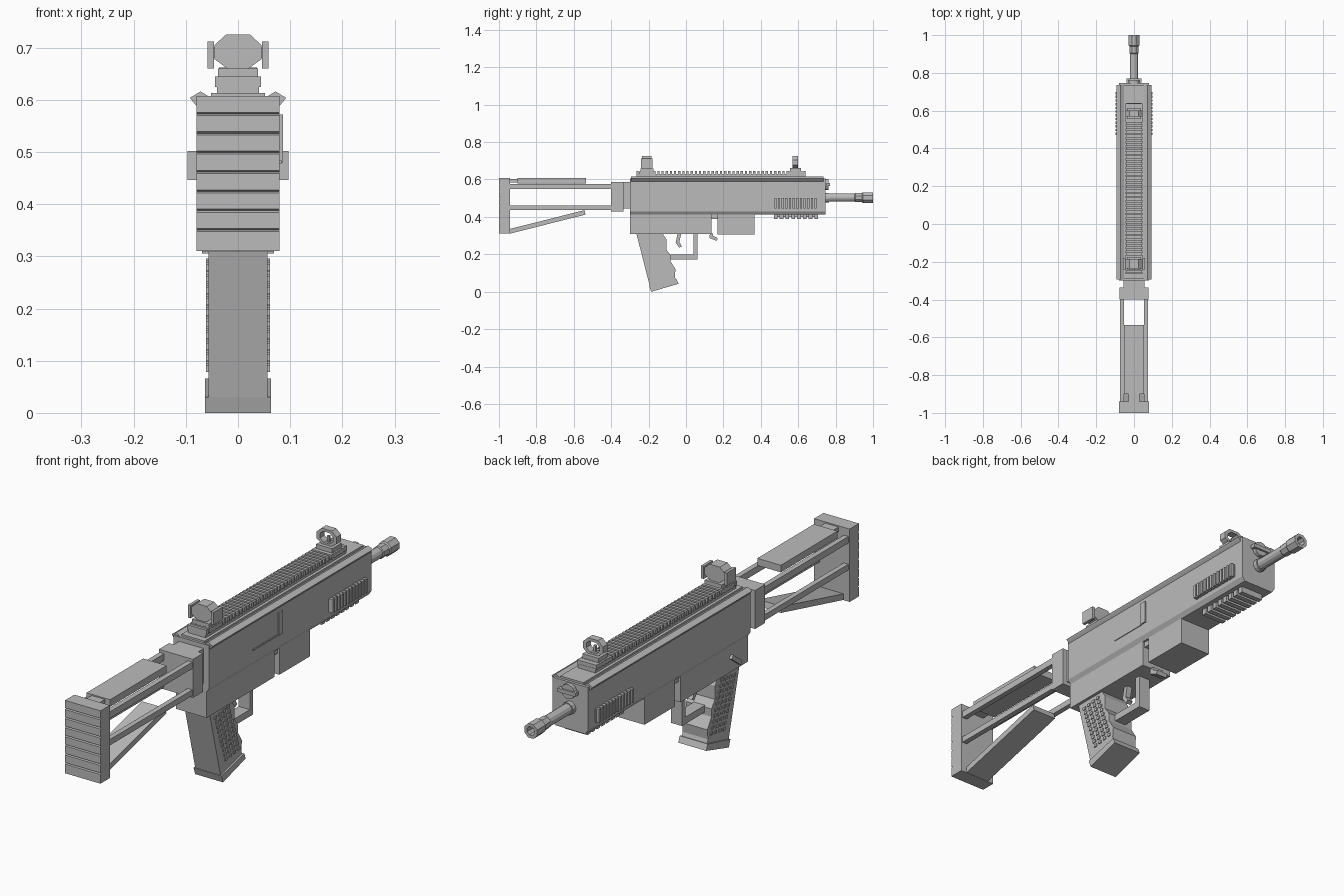
import bpy, bmesh, math
from mathutils import Vector

metal = bpy.data.materials.new("grey")
metal.diffuse_color = (0.5, 0.5, 0.5, 1)


def finish(name, bm):
    bmesh.ops.recalc_face_normals(bm, faces=bm.faces)
    me = bpy.data.meshes.new(name)
    bm.to_mesh(me)
    bm.free()
    me.materials.append(metal)
    ob = bpy.data.objects.new(name, me)
    bpy.context.collection.objects.link(ob)
    return ob


def add_prism(bm, pts, vec):
    """Close a flat polygon and extrude it along vec."""
    f = bm.faces.new([bm.verts.new(p) for p in pts])
    new = bmesh.ops.extrude_face_region(bm, geom=[f])["geom"]
    bmesh.ops.translate(bm, vec=vec, verts=[g for g in new if isinstance(g, bmesh.types.BMVert)])


def add_box(bm, x0, x1, y0, y1, z0, z1):
    add_prism(bm, [(x0, y0, z0), (x1, y0, z0), (x1, y1, z0), (x0, y1, z0)], (0, 0, z1 - z0))


def boxes(name, *dims):
    bm = bmesh.new()
    for d in dims:
        add_box(bm, *d)
    return finish(name, bm)


def pair(name, x0, x1, *rest):
    return boxes(name, (x0, x1, *rest), (-x1, -x0, *rest))


def side_profile(name, pts, x0, x1):
    bm = bmesh.new()
    add_prism(bm, [(x0, y, z) for y, z in pts], (x1 - x0, 0, 0))
    return finish(name, bm)


def front_profile(name, pts, y0, y1):
    bm = bmesh.new()
    add_prism(bm, [(x, y0, z) for x, z in pts], (0, y1 - y0, 0))
    return finish(name, bm)


def lathe(name, rings, z, n):
    """Rings of (y, radius) around a lengthwise axis; the path closes itself if hollow."""
    bm = bmesh.new()
    loops = []
    for y, r in rings:
        loops.append([bm.verts.new((r * math.cos(a), y, z + r * math.sin(a)))
                      for a in ((i + 0.5) * 2 * math.pi / n for i in range(n))])
    for a, b in zip(loops, loops[1:]):
        for i in range(n):
            bm.faces.new((a[i], a[(i + 1) % n], b[(i + 1) % n], b[i]))
    bm.faces.new(loops[0])
    bm.faces.new(loops[-1])
    return finish(name, bm)


# Butt pad with serrated rear face
butt = [(-0.94, 0.31), (-0.94, 0.607)]
for i in range(8):
    top = 0.607 - i * 0.0371
    butt += [(-1.0, top), (-1.0, top - 0.031), (-0.994, top - 0.034)]
butt[-1] = (-1.0, 0.31)
side_profile("butt_pad", butt, -0.08, 0.08)

# Skeleton stock
boxes("cheek_rest", (-0.053, 0.053, -0.90, -0.535, 0.578, 0.607),
      (-0.03, 0.03, -0.945, -0.90, 0.583, 0.602))
pair("upper_stock_rail", 0.053, 0.074, -0.945, -0.395, 0.548, 0.575)
pair("lower_stock_rail", 0.053, 0.074, -0.945, -0.395, 0.438, 0.462)
side_profile("stock_strut", [(-0.94, 0.336), (-0.543, 0.436), (-0.537, 0.412), (-0.94, 0.311)],
             -0.053, 0.053)
boxes("stock_collar", (-0.077, 0.077, -0.40, -0.335, 0.43, 0.587))
boxes("stock_mount", (-0.055, 0.055, -0.335, -0.295, 0.445, 0.587))

# Receiver and lower housing
front_profile("receiver", [(-0.08, 0.605), (-0.08, 0.43), (-0.068, 0.412), (0.068, 0.412),
                           (0.08, 0.43), (0.08, 0.605)], -0.30, 0.746)
boxes("lower_housing", (-0.069, 0.069, -0.30, 0.135, 0.308, 0.42))
boxes("housing_bridge", (-0.06, 0.06, 0.13, 0.175, 0.39, 0.42))
boxes("magazine_well", (-0.069, 0.069, 0.168, 0.366, 0.305, 0.42))
boxes("charging_handle", (0.078, 0.086, 0.142, 0.168, 0.48, 0.572))
boxes("port_lip", (0.078, 0.083, -0.02, 0.142, 0.478, 0.484))
for s in (1, -1):
    front_profile("top_ledge", [(s * 0.05, 0.603), (s * 0.072, 0.616), (s * 0.092, 0.604),
                                (s * 0.087, 0.597), (s * 0.079, 0.588)], -0.295, 0.735)

# Toothed top rail
boxes("rail_base", (-0.052, 0.052, -0.29, 0.735, 0.603, 0.613),
      (-0.04, 0.04, -0.265, 0.64, 0.61, 0.63))
boxes("rail_teeth", *[(-0.044, 0.044, -0.265 + i * 0.0223, -0.253 + i * 0.0223, 0.625, 0.645)
                      for i in range(41)])

# Handguard grips on both sides and underneath
pair("side_grip_plate", 0.078, 0.085, 0.47, 0.70, 0.448, 0.50)
ribs = []
for i in range(12):
    y = 0.472 + i * 0.0195
    for s in (1, -1):
        xs = sorted((s * 0.08, s * 0.097))
        ribs.append((*xs, y, y + 0.012, 0.446, 0.502))
boxes("side_grip_ribs", *ribs)
boxes("under_grip", (-0.04, 0.04, 0.47, 0.70, 0.40, 0.416),
      *[(-0.05, 0.05, 0.47 + i * 0.031, 0.49 + i * 0.031, 0.388, 0.414) for i in range(8)])

# Barrel, flash hider and gas plug
lathe("barrel", [(0.74, 0.026), (0.765, 0.026), (0.765, 0.022), (0.91, 0.022)], 0.503, 12)
lathe("flash_hider", [(0.90, 0.022), (0.905, 0.026), (0.94, 0.026), (0.945, 0.031), (1.0, 0.031),
                      (1.0, 0.018), (0.95, 0.018)], 0.503, 8)
lathe("gas_plug", [(0.74, 0.03), (0.762, 0.03)], 0.573, 12)
boxes("gas_plug_bar", (-0.04, 0.04, 0.75, 0.77, 0.565, 0.58))

# Sights: stepped clamps, octagonal housings and side guards
octagon = [(0.045, 0.678), (0.045, 0.705), (0.023, 0.725), (-0.023, 0.725),
           (-0.045, 0.705), (-0.045, 0.678), (-0.018, 0.658), (0.018, 0.658)]
boxes("rear_sight_base", (-0.044, 0.044, -0.25, -0.165, 0.628, 0.642),
      (-0.038, 0.038, -0.242, -0.175, 0.64, 0.66))
front_profile("rear_sight", octagon, -0.235, -0.185)
pair("rear_sight_guard", 0.046, 0.058, -0.24, -0.18, 0.66, 0.712)
boxes("rear_sight_axle", (-0.05, 0.05, -0.218, -0.202, 0.68, 0.70))
boxes("front_sight_base", (-0.044, 0.044, 0.54, 0.63, 0.628, 0.644),
      (-0.036, 0.036, 0.555, 0.615, 0.64, 0.662))
bm = bmesh.new()
hole = [(x * 0.66, 0.692 + (z - 0.692) * 0.66) for x, z in octagon]
rows = [[bm.verts.new((x, y, z)) for x, z in loop]
        for loop, y in ((octagon, 0.57), (octagon, 0.60), (hole, 0.60), (hole, 0.57))]
for a, b in zip(rows, rows[1:] + rows[:1]):
    for i in range(8):
        j = (i + 1) % 8
        bm.faces.new((a[i], a[j], b[j], b[i]))
finish("front_sight_ring", bm)
boxes("front_sight_post", (-0.005, 0.005, 0.58, 0.59, 0.66, 0.695))

# Pistol grip with finger swells, base cap and studded sides
side_profile("pistol_grip", [(-0.265, 0.31), (-0.125, 0.31), (-0.105, 0.28), (-0.105, 0.225),
                             (-0.083, 0.195), (-0.083, 0.163), (-0.056, 0.12), (-0.06, 0.08),
                             (-0.05, 0.05), (-0.19, 0.015)], -0.057, 0.057)
side_profile("grip_cap", [(-0.196, 0.03), (-0.186, 0.0), (-0.04, 0.042), (-0.05, 0.066)],
             -0.063, 0.063)
bm = bmesh.new()
for row in range(10):
    for col in range(4):
        z = 0.272 - row * 0.0215 + col * 0.004
        y = -0.235 + row * 0.0075 + col * 0.027
        for s in (1, -1):
            xs = sorted((s * 0.055, s * 0.061))
            add_box(bm, *xs, y, y + 0.014, z, z + 0.012)
finish("grip_studs", bm)

# Trigger group
boxes("trigger_guard", (-0.025, 0.025, 0.04, 0.062, 0.172, 0.312),
      (-0.025, 0.025, -0.09, 0.045, 0.172, 0.20))
side_profile("trigger", [(-0.045, 0.312), (-0.025, 0.312), (-0.036, 0.265), (-0.022, 0.243),
                         (-0.036, 0.235), (-0.055, 0.262)], -0.012, 0.012)
side_profile("magazine_release", [(0.128, 0.312), (0.145, 0.312), (0.145, 0.298), (0.17, 0.287),
                                  (0.164, 0.272), (0.125, 0.287)], -0.025, 0.025)
side_profile("selector_lever", [(-0.25, 0.335), (-0.19, 0.38), (-0.18, 0.366), (-0.24, 0.32)],
             -0.08, -0.066)
